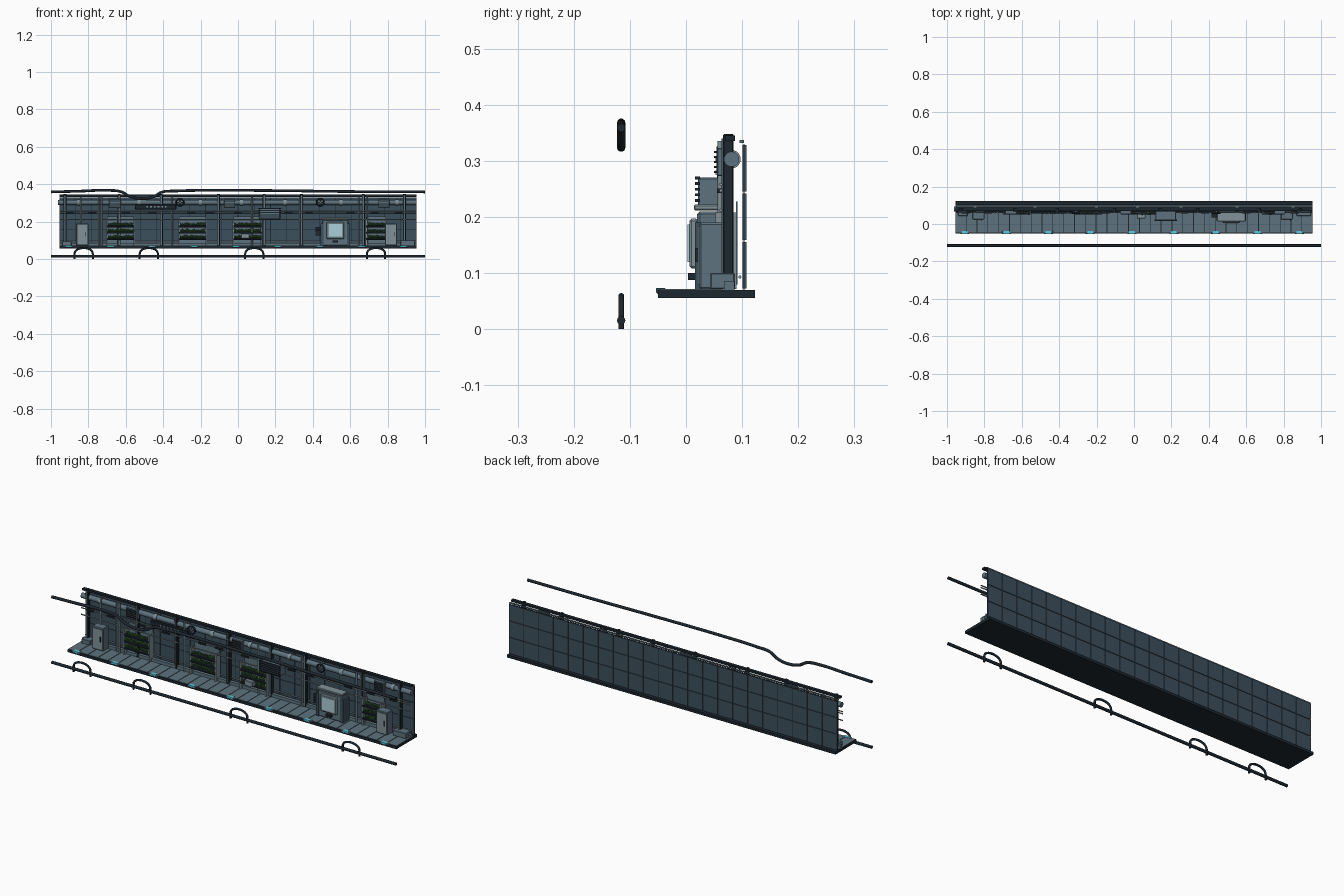
import bpy, bmesh, math, random
from mathutils import Matrix, Vector

if "Cube" in bpy.data.objects:
    bpy.data.objects.remove(bpy.data.objects["Cube"])

random.seed(4)


def mat(name, r, g, b):
    m = bpy.data.materials.new(name)
    m.diffuse_color = (r, g, b, 1)
    m.use_nodes = True
    m.node_tree.nodes["Principled BSDF"].inputs["Base Color"].default_value = m.diffuse_color
    return m


DARK = mat("dark", 0.012, 0.02, 0.028)
PANEL = mat("panel_blue", 0.045, 0.08, 0.11)
STEEL = mat("steel", 0.11, 0.17, 0.21)
LIGHT = mat("light_steel", 0.22, 0.29, 0.32)
SCREEN = mat("screen", 0.4, 0.62, 0.68)
CYAN = mat("cyan", 0.1, 0.6, 0.75)
GREEN = mat("green", 0.03, 0.1, 0.025)


def finish(bm, name, m):
    me = bpy.data.meshes.new(name)
    bm.to_mesh(me)
    bm.free()
    me.materials.append(m)
    ob = bpy.data.objects.new(name, me)
    bpy.context.collection.objects.link(ob)
    return ob


def boxes(name, items, m, bevel=0):
    """One object of boxes, each (x0, x1, y0, y1, z0, z1)."""
    bm = bmesh.new()
    for x0, x1, y0, y1, z0, z1 in items:
        mx = Matrix.Translation(((x0 + x1) / 2, (y0 + y1) / 2, (z0 + z1) / 2))
        bmesh.ops.create_cube(bm, size=1, matrix=mx @ Matrix.Diagonal((x1 - x0, y1 - y0, z1 - z0, 1)))
    ob = finish(bm, name, m)
    if bevel:
        b = ob.modifiers.new("bevel", 'BEVEL')
        b.width, b.segments = bevel, 1
    return ob


def rods(name, items, m, seg=12):
    """Cylinders from point a to point b with radius r."""
    bm = bmesh.new()
    for a, b, r in items:
        a, b = Vector(a), Vector(b)
        rot = Vector((0, 0, 1)).rotation_difference(b - a).to_matrix().to_4x4()
        bmesh.ops.create_cone(bm, cap_ends=True, segments=seg, radius1=r, radius2=r,
                              depth=(b - a).length, matrix=Matrix.Translation((a + b) / 2) @ rot)
    for f in bm.faces:
        f.smooth = len(f.verts) == 4
    return finish(bm, name, m)


def tube(name, pts, r, m, kind='POLY', cyclic=False):
    cu = bpy.data.curves.new(name, 'CURVE')
    cu.dimensions = '3D'
    cu.bevel_depth, cu.bevel_resolution, cu.use_fill_caps = r, 3, True
    s = cu.splines.new(kind)
    if kind == 'BEZIER':
        s.bezier_points.add(len(pts) - 1)
        for p, co in zip(s.bezier_points, pts):
            p.co = co
            p.handle_left_type = p.handle_right_type = 'AUTO'
        s.resolution_u = 8
    else:
        s.points.add(len(pts) - 1)
        for p, co in zip(s.points, pts):
            p.co = (*co, 1)
    s.use_cyclic_u = cyclic
    cu.materials.append(m)
    ob = bpy.data.objects.new(name, cu)
    bpy.context.collection.objects.link(ob)
    return ob


L = 0.955
# Floor slab with raised walkway plates
boxes("floor_slab", [(-L, L, -0.05, 0.123, 0.056, 0.07)], DARK)
step = 2 * L / 33
boxes("floor_plates", [(-L + i * step + .002, -L + (i + 1) * step - .002, -0.046, 0.065, 0.069, 0.072)
                       for i in range(33)], STEEL)
lights = [-0.905 + i * 0.2236 for i in range(9)]
boxes("edge_light_housings", [(x - .025, x + .025, -0.053, -0.035, 0.063, 0.0725) for x in lights], STEEL, .002)
boxes("edge_lights", [(x - .015, x + .015, -0.0535, -0.037, 0.065, 0.0735) for x in lights], CYAN)

# Rear wall of tiles on a thin backing
boxes("wall_backing", [(-L, L, 0.1025, 0.1045, 0.07, 0.33)], DARK)
cw, rh = 2 * L / 22, 0.259 / 3
boxes("wall_tiles", [(-L + i * cw + .0015, -L + (i + 1) * cw - .0015, 0.1005, 0.108,
                      .071 + j * rh + .0015, .071 + (j + 1) * rh - .0015)
                     for i in range(22) for j in range(3)], PANEL)
boxes("wall_top_trim", [(-L, L, 0.095, 0.103, 0.332, 0.337)], STEEL)

# Ribs, top rail and skirting in front of the wall
ribs = [-.925, -.635, -.41, -.105, .14, .34, .67, .89]
boxes("ribs", [(x - .008, x + .008, 0.066, 0.085, 0.07, 0.348) for x in ribs], DARK, .002)
boxes("rib_faces", [(x - .004, x + .004, 0.063, 0.067, 0.075, 0.34) for x in ribs], STEEL)
boxes("top_rail", [(-L, L, 0.07, 0.087, 0.335, 0.345)], DARK)
boxes("skirting", [(-L, L, 0.068, 0.086, 0.07, 0.086)], STEEL)

# Main pipe, couplings and thin conduits
rods("main_pipe", [((-.962, .081, .303), (.955, .081, .303), .0135)], STEEL, 20)
rods("pipe_couplings", [((x - .008, .081, .303), (x + .008, .081, .303), .0165)
                        for x in (-.85, -.53, -.2, .02, .25, .55, .85)], LIGHT, 20)
rods("conduits", [((-L, .062, z), (L, .062, z), .003) for z in (.247, .258, .212)]
     + [((-L, .096, .093), (L, .096, .093), .003)], LIGHT, 8)
rods("vertical_pipes", [((x, .061, .072), (x, .061, .335), .0045)
                        for x in (-.84, -.745, -.73, -.355, .075, .33, .645, .69)], LIGHT, 10)
boxes("conduit_clips", [(x - .022, x + .022, 0.055, 0.064, 0.243, 0.251)
                        for x in (-.9, -.78, -.6, -.46, -.25, -.15, 0, .27, .38, .6, .73, .86)], DARK)

# Valve wheels
for x in (-.31, .44):
    ring = [(x + .02 * math.cos(a * math.pi / 10), .058, .303 + .02 * math.sin(a * math.pi / 10)) for a in range(20)]
    tube("valve_wheel", ring, .004, DARK, cyclic=True)
    rods("valve_spokes", [((x - .02, .058, .303), (x + .02, .058, .303), .0025),
                          ((x, .058, .283), (x, .058, .323), .0025),
                          ((x, .053, .303), (x, .08, .303), .006)], STEEL, 8)

# Upper vent boxes with slats
vents = [(-.69, -.625), (-.075, -.015), (.75, .81)]
boxes("vent_boxes", [(a, b, .055, .075, .273, .323) for a, b in vents], STEEL, .002)
boxes("vent_slats", [(a + .005, b - .005, .05, .056, .278 + k * .009, .282 + k * .009)
                     for a, b in vents for k in range(5)], DARK)

# Large radiator box with fins
boxes("radiator", [(.115, .225, .021, .075, .212, .27)], STEEL, .002)
boxes("radiator_fins", [(.11, .23, .016, .025, .217 + k * .01, .222 + k * .01) for k in range(6)], DARK)

# Blank sign board
boxes("sign_board", [(-.55, -.33, .055, .07, .264, .293)], DARK, .003)
boxes("sign_marks", [(-.49 + k * .02, -.481 + k * .02, .053, .056, .275, .283) for k in range(6)], LIGHT)

# Planter shelves with foliage
bays = [(-.7, -.555), (-.315, -.17), (-.025, .125), (.685, .79)]
tiers = (.103, .136, .17)
boxes("planter_backs", [(a, b, .089, .092, .08, .228) for a, b in bays], STEEL)
boxes("planter_trays", [(a, b, .05, .088, z, z + .01) for a, b in bays for z in tiers], DARK, .002)
boxes("planter_uprights", [(x - .004, x + .004, .053, .09, .072, .208) for a, b in bays for x in (a, b)], LIGHT)
bm = bmesh.new()
for a, b in bays:
    for z in tiers:
        n = int((b - a) / .012)
        for i in range(n):
            r = random.uniform(.006, .011)
            p = (a + (i + .5) * (b - a) / n, random.uniform(.057, .075), z + .012 + r * .4)
            bmesh.ops.create_icosphere(bm, subdivisions=1, radius=r, matrix=Matrix.Translation(p))
finish(bm, "foliage", GREEN)

# Lockers, with door panel and handle
for x0, x1 in ((-.865, -.8), (.785, .85)):
    boxes("locker", [(x0, x1, .024, .07, .071, .19)], STEEL, .003)
    boxes("locker_door", [(x0 + .006, x1 - .006, .021, .025, .08, .183)], LIGHT)
    boxes("locker_handle", [(x1 - .016, x1 - .012, .016, .022, .12, .145)], DARK)
boxes("end_cabinets", [(.87, .945, .043, .087, .071, .1), (-.94, -.89, .043, .087, .071, .095)], STEEL, .002)
boxes("meter_box", [(.015, .062, .03, .06, .11, .138)], LIGHT, .003)

# Control station
boxes("console_body", [(.45, .59, .02, .075, .071, .21)], STEEL, .005)
boxes("console_side_cheeks", [(.442, .458, .016, .07, .071, .19), (.582, .598, .016, .07, .071, .19)], PANEL)
boxes("console_bezel", [(.473, .567, .006, .022, .108, .197)], LIGHT, .004)
boxes("console_screen", [(.487, .555, .003, .008, .12, .187)], SCREEN)
boxes("console_buttons", [(.505, .535, .004, .022, .088, .1)], DARK)
boxes("console_hood", [(.445, .595, .014, .06, .212, .222)], LIGHT, .002)
boxes("console_side_unit", [(.415, .445, .035, .065, .125 + k * .017, .138 + k * .017) for k in range(3)], DARK)

# Free-hanging overhead cable with a sag
Y = -0.1155
tube("overhead_cable", [(-1, Y, .359), (-.85, Y, .363), (-.7, Y, .3675), (-.625, Y, .36), (-.575, Y, .334),
                        (-.51, Y, .3235), (-.45, Y, .334), (-.41, Y, .357), (-.33, Y, .364), (-.15, Y, .3675),
                        (.2, Y, .366), (.6, Y, .361), (1, Y, .359)], .0075, DARK, 'BEZIER')
# Foreground ground rail with hoops
rods("ground_rail", [((-1, Y, .0155), (1, Y, .0155), .0075)], DARK, 12)
for x in (-.825, -.477, .087, .738):
    arch = [(x - .049, Y, 0)] + [(x - .049 * math.cos(t * math.pi / 12),
                                  Y, .024 + .035 * math.sin(t * math.pi / 12) ** .75) for t in range(13)]
    tube("rail_hoop", arch + [(x + .049, Y, 0)], .0055, DARK)
